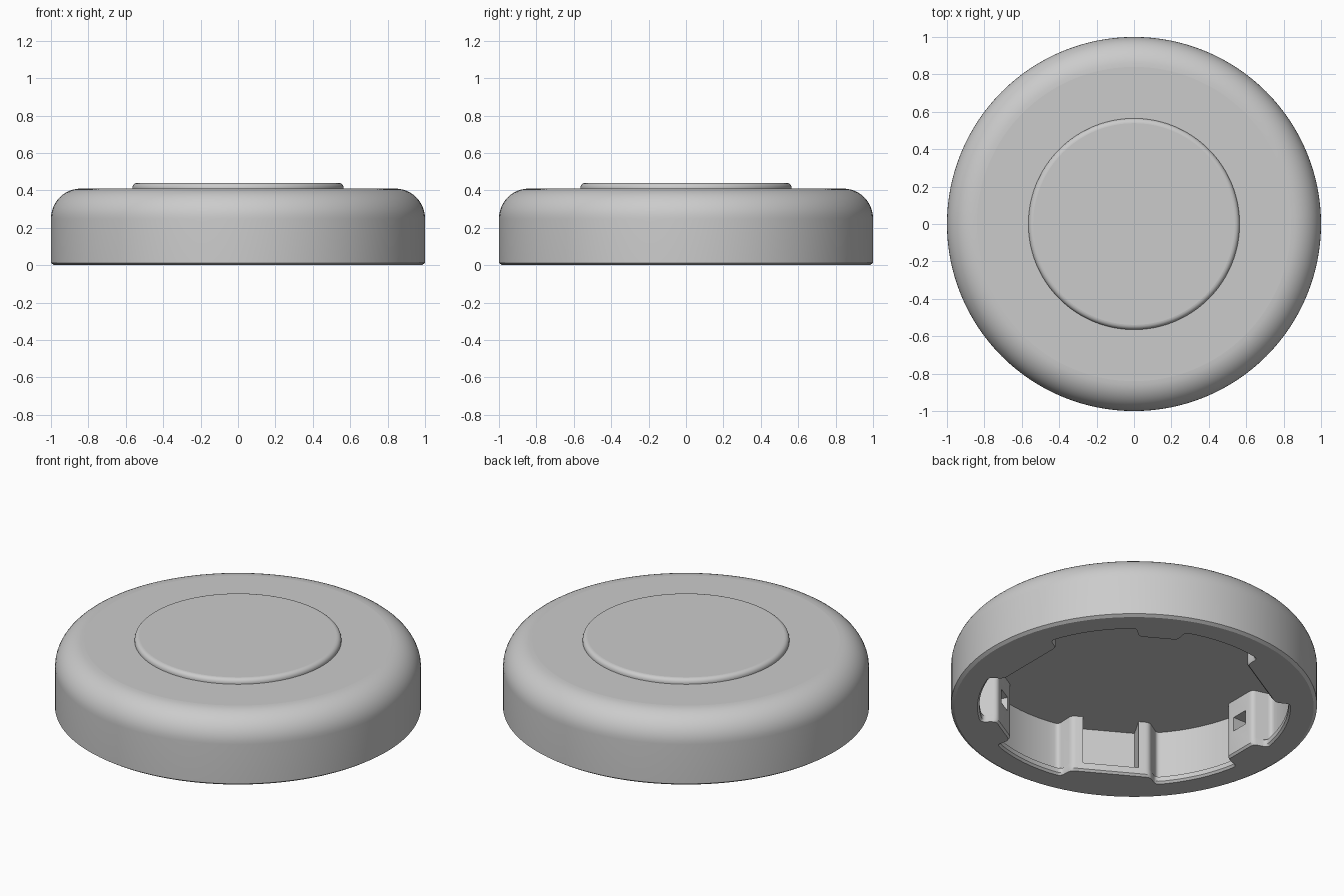
import bpy, bmesh, math
from mathutils import Vector

if "Cube" in bpy.data.objects:
    bpy.data.objects.remove(bpy.data.objects["Cube"])

CEILING = 0.34
LUG_ANGLES = [math.radians(a) for a in (0, 120, 240)]

grey = bpy.data.materials.new("plain_grey")
grey.use_nodes = True
colour = (0.6, 0.6, 0.6, 1)
grey.diffuse_color = colour
grey.node_tree.nodes["Principled BSDF"].inputs["Base Color"].default_value = colour


def make_object(name, bm):
    bmesh.ops.recalc_face_normals(bm, faces=bm.faces)
    mesh = bpy.data.meshes.new(name)
    bm.to_mesh(mesh)
    bm.free()
    mesh.materials.append(grey)
    obj = bpy.data.objects.new(name, mesh)
    bpy.context.collection.objects.link(obj)
    return obj


def loft(name, rings):
    """Closed solid through rings of equal point count."""
    bm = bmesh.new()
    loops = [[bm.verts.new(p) for p in ring] for ring in rings]
    for low, high in zip(loops, loops[1:]):
        for i in range(len(low)):
            bm.faces.new((low[i - 1], low[i], high[i], high[i - 1]))
    bm.faces.new(loops[0])
    bm.faces.new(loops[-1])
    return make_object(name, bm)


def polar(r, a, z=0.0):
    return Vector((r * math.cos(a), r * math.sin(a), z))


def turned(name, profile, steps=128):
    return loft(name, [[polar(r, math.tau * i / steps, z) for i in range(steps)]
                       for r, z in profile])


def quarter(r, z, radius, n):
    """Rounded upper edge for an outer radius r and top height z."""
    return [(r - radius + radius * math.cos(t), z - radius + radius * math.sin(t))
            for t in (math.pi / 2 * i / n for i in range(n + 1))]


def rounded(points, offset=0.025, n=4):
    """Round the sharp corners of a closed outline."""
    result = []
    for i, p in enumerate(points):
        before, after = points[i - 1] - p, points[(i + 1) % len(points)] - p
        if before.angle(-after) < math.radians(25):
            result.append(p)
            continue
        a = p + before.normalized() * min(offset, before.length * 0.45)
        b = p + after.normalized() * min(offset, after.length * 0.45)
        for k in range(n + 1):
            t = k / n
            result.append(a * (1 - t) ** 2 + p * 2 * t * (1 - t) + b * t * t)
    return result


def opening(notch_radius):
    """Flat lugs, entry notches and clip blocks, three times round."""
    points = []
    for centre in LUG_ANGLES:
        at = lambda r, a: polar(r, centre + math.radians(a))
        points += [at(0.765, a) for a in (-16.5, 16.5)]
        points += [at(notch_radius, 18 + 33 * i / 8) for i in range(9)]
        points += [at(0.76, a) for a in (52, 68)]
        points += [at(notch_radius, 69 + 33 * i / 8) for i in range(9)]
    return rounded(points)


def block(name, x0, x1, half, z0, z1, angle):
    """Box reaching outward from x0 to x1, turned about the centre."""
    turn = lambda x, y, z: (x * math.cos(angle) - y * math.sin(angle),
                            x * math.sin(angle) + y * math.cos(angle), z)
    corners = ((x0, -half), (x1, -half), (x1, half), (x0, half))
    return loft(name, [[turn(x, y, z) for x, y in corners] for z in (z0, z1)])


def cut(target, cutter):
    mod = target.modifiers.new("cut", "BOOLEAN")
    mod.operation = "DIFFERENCE"
    mod.solver = "EXACT"
    mod.object = cutter
    bpy.context.view_layer.objects.active = target
    bpy.ops.object.modifier_apply(modifier=mod.name)
    bpy.data.objects.remove(cutter)


def smooth(obj):
    """Smooth the curved sides and keep level faces flat."""
    bpy.ops.object.select_all(action="DESELECT")
    obj.select_set(True)
    bpy.context.view_layer.objects.active = obj
    bpy.ops.object.shade_smooth_by_angle(angle=math.radians(30))
    for face in obj.data.polygons:
        if abs(face.normal.z) > 0.999:
            face.use_smooth = False


# Outer shell with a large rounded shoulder and a small chamfer at the foot
shell = turned("shell", [(0.982, 0), (1, 0.012)] + quarter(1, 0.41, 0.16, 12))

# Cavity: a narrow mouth with a small chamfer, wider notches above the lip
mouth, inside = opening(0.845), opening(0.88)
layers = ((mouth, 0.02, -0.01), (mouth, 0, 0.012), (mouth, 0, 0.04),
          (inside, 0, 0.048), (inside, 0, CEILING))
rings = [[p + p.normalized() * flare + Vector((0, 0, z)) for p in outline]
         for outline, flare, z in layers]
cut(shell, loft("cavity_cutter", rings))

# Pockets behind the lug lips, and square holes in the clip blocks
for angle in LUG_ANGLES:
    cut(shell, block("pocket_cutter", 0.6, 0.865, 0.155, 0.05, CEILING, angle))
    cut(shell, block("hole_cutter", 0.66, 0.85, 0.05, 0.15, 0.235, angle + math.pi / 3))
smooth(shell)

# Raised round button on top
button = turned("top_button", [(0.555, 0.4), (0.565, 0.41)] + quarter(0.565, 0.44, 0.026, 6))
smooth(button)
